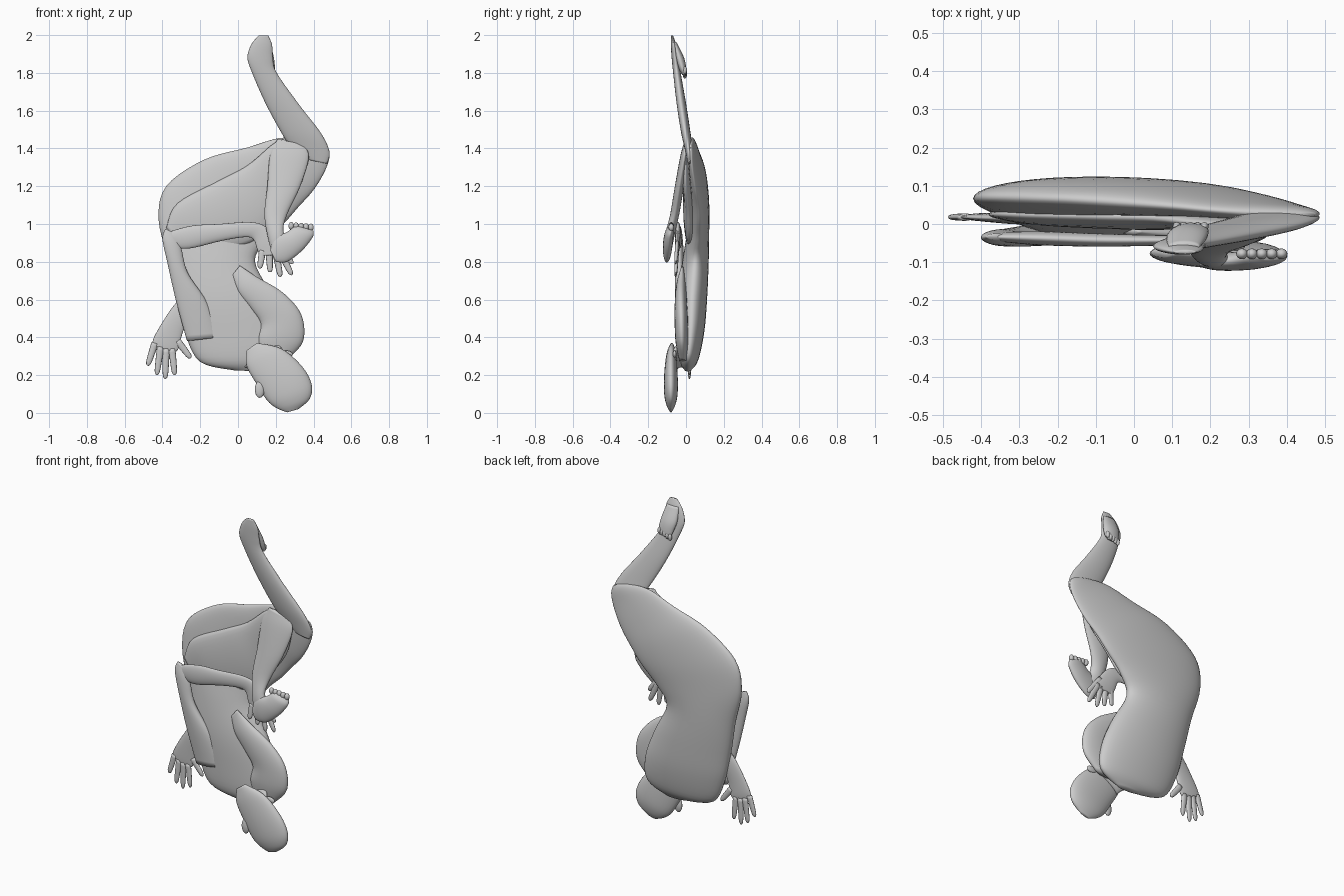
import bpy, bmesh, math
from mathutils import Vector


def spline(p, steps=5):
    """Catmull-Rom interpolation of station tuples."""
    out = []
    for i in range(len(p) - 1):
        a, b, c, d = (p[max(i - 1, 0)], p[i], p[i + 1], p[min(i + 2, len(p) - 1)])
        for s in range(steps):
            t = s / steps
            out.append([0.5 * (2 * q + (r - o) * t + (2 * o - 5 * q + 4 * r - u) * t * t
                               + (3 * q - o - 3 * r + u) * t ** 3)
                        for o, q, r, u in zip(a, b, c, d)])
    return out + [list(p[-1])]


def loft(name, stations, sides=28, steps=5):
    """Each station: left edge x,z, right edge x,z, centre y, half depth."""
    bm = bmesh.new()
    rings = []
    for ax, az, bx, bz, y, d in spline(stations, steps):
        c = Vector(((ax + bx) / 2, y, (az + bz) / 2))
        h = Vector(((bx - ax) / 2, 0, (bz - az) / 2))
        rings.append([bm.verts.new(c + h * math.cos(k * math.tau / sides)
                                   + Vector((0, d * math.sin(k * math.tau / sides), 0)))
                      for k in range(sides)])
    for r, q in zip(rings, rings[1:]):
        for k in range(sides):
            n = (k + 1) % sides
            bm.faces.new((r[k], r[n], q[n], q[k]))
    bm.faces.new(rings[0])
    bm.faces.new(rings[-1])
    bmesh.ops.recalc_face_normals(bm, faces=bm.faces)
    return finish(name, bm)


def finish(name, bm):
    for f in bm.faces:
        f.smooth = True
    me = bpy.data.meshes.new(name)
    bm.to_mesh(me)
    bm.free()
    ob = bpy.data.objects.new(name, me)
    bpy.context.collection.objects.link(ob)
    return ob


def blob(name, loc, size):
    bm = bmesh.new()
    bmesh.ops.create_uvsphere(bm, u_segments=16, v_segments=10, radius=1)
    bmesh.ops.scale(bm, vec=size, verts=bm.verts)
    bmesh.ops.translate(bm, vec=loc, verts=bm.verts)
    return finish(name, bm)


def finger(name, base, tip, y0, y1, r=0.017, depth=0.009):
    b, t = Vector(base), Vector(tip)
    n = (t - b).normalized()
    side = Vector((-n.y, n.x))
    st = []
    for f, k in ((0, 1.1), (0.5, 1), (0.88, 0.8), (1, 0.25)):
        c = b.lerp(t, f)
        l, q = c - side * r * k, c + side * r * k
        st.append((l.x, l.y, q.x, q.y, y0 + (y1 - y0) * f, depth * k))
    loft(name, st, 12, 3)


# Back, hips and far thigh in one sweep
loft("torso_and_far_thigh", [
    (-0.02, 0.225, 0.12, 0.22, 0.01, 0.015), (-0.20, 0.27, 0.25, 0.29, 0.015, 0.05),
    (-0.28, 0.42, 0.25, 0.44, 0.027, 0.07), (-0.325, 0.60, 0.18, 0.62, 0.035, 0.077),
    (-0.365, 0.80, 0.09, 0.80, 0.05, 0.07), (-0.42, 1.02, 0.15, 0.91, 0.065, 0.058),
    (-0.38, 1.20, 0.25, 1.01, 0.07, 0.053), (-0.18, 1.34, 0.32, 1.09, 0.065, 0.046),
    (0.05, 1.405, 0.40, 1.18, 0.05, 0.035), (0.22, 1.455, 0.46, 1.28, 0.035, 0.025),
    (0.36, 1.45, 0.485, 1.36, 0.027, 0.018), (0.44, 1.43, 0.475, 1.41, 0.025, 0.006)], 40)

# Near thigh
loft("near_thigh", [
    (-0.38, 0.98, -0.30, 0.88, 0.025, 0.012), (-0.32, 1.11, -0.10, 0.86, 0.025, 0.03),
    (-0.10, 1.23, 0.10, 0.92, 0.02, 0.035), (0.05, 1.31, 0.22, 1.05, 0.015, 0.03),
    (0.18, 1.42, 0.33, 1.20, 0.0, 0.023), (0.24, 1.45, 0.37, 1.36, 0.0, 0.012)])

# Near shin and foot
loft("near_shin", [
    (0.21, 1.45, 0.35, 1.42, 0.0, 0.008), (0.17, 1.37, 0.375, 1.35, -0.01, 0.02),
    (0.155, 1.20, 0.33, 1.20, -0.035, 0.024), (0.14, 1.05, 0.26, 1.05, -0.06, 0.024),
    (0.16, 0.92, 0.24, 0.97, -0.085, 0.025), (0.185, 0.83, 0.26, 0.91, -0.095, 0.02)])
loft("near_foot", [
    (0.17, 0.86, 0.20, 0.80, -0.105, 0.01), (0.195, 0.93, 0.26, 0.80, -0.10, 0.022),
    (0.255, 0.955, 0.34, 0.86, -0.095, 0.025), (0.29, 0.98, 0.395, 0.93, -0.088, 0.022),
    (0.31, 0.99, 0.40, 0.965, -0.08, 0.014)])
for i in range(5):
    blob("near_toe", (0.282 + 0.026 * i, -0.078, 0.99 - 0.002 * i), (0.015, 0.014, 0.02))

# Far calf and raised foot
loft("far_calf", [
    (0.37, 1.34, 0.47, 1.32, 0.02, 0.012), (0.28, 1.41, 0.485, 1.38, 0.015, 0.021),
    (0.22, 1.50, 0.44, 1.48, -0.002, 0.025), (0.14, 1.65, 0.325, 1.63, -0.025, 0.025),
    (0.075, 1.80, 0.205, 1.80, -0.048, 0.02), (0.05, 1.88, 0.185, 1.88, -0.058, 0.018),
    (0.07, 1.95, 0.18, 1.95, -0.066, 0.014), (0.11, 1.998, 0.16, 1.998, -0.074, 0.005)])
loft("far_foot", [
    (0.09, 1.96, 0.17, 1.96, -0.06, 0.012), (0.085, 1.88, 0.19, 1.88, -0.035, 0.025),
    (0.10, 1.82, 0.195, 1.82, -0.018, 0.02), (0.11, 1.79, 0.185, 1.79, -0.01, 0.01)])
for i in range(5):
    blob("far_toe", (0.112 + 0.018 * i, -0.006, 1.79 + 0.006 * i), (0.011, 0.011, 0.02))

# Near arm bent across the belly
loft("near_upper_arm", [
    (-0.27, 0.38, -0.10, 0.40, -0.015, 0.025), (-0.33, 0.60, -0.16, 0.58, -0.028, 0.028),
    (-0.375, 0.80, -0.265, 0.74, -0.035, 0.024), (-0.40, 0.92, -0.30, 0.87, -0.035, 0.02),
    (-0.385, 0.975, -0.33, 0.95, -0.033, 0.008)])
loft("near_forearm", [
    (-0.395, 0.95, -0.36, 0.88, -0.033, 0.01), (-0.25, 0.99, -0.26, 0.87, -0.037, 0.018),
    (-0.10, 1.00, -0.09, 0.91, -0.042, 0.017), (0.06, 1.01, 0.03, 0.93, -0.043, 0.014),
    (0.14, 0.99, 0.08, 0.92, -0.042, 0.013), (0.20, 0.93, 0.10, 0.87, -0.045, 0.013),
    (0.25, 0.84, 0.115, 0.83, -0.048, 0.01)])
for base, tip in (((0.13, 0.86), (0.115, 0.765)), ((0.165, 0.85), (0.17, 0.745)),
                  ((0.20, 0.85), (0.225, 0.72)), ((0.22, 0.86), (0.285, 0.73)),
                  ((0.20, 0.90), (0.29, 0.79))):
    finger("near_finger", base, tip, -0.047, -0.055)

# Far arm: shoulder side and the hand appearing behind the back
loft("far_upper_arm", [
    (0.13, 0.27, 0.26, 0.28, -0.015, 0.02), (0.10, 0.38, 0.345, 0.38, -0.022, 0.034),
    (0.12, 0.47, 0.335, 0.52, -0.025, 0.035), (0.07, 0.55, 0.24, 0.635, -0.027, 0.032),
    (0.0, 0.64, 0.10, 0.72, -0.025, 0.025), (-0.03, 0.73, 0.01, 0.78, -0.02, 0.008)])
loft("far_forearm", [
    (-0.22, 0.68, -0.14, 0.56, 0.015, 0.018), (-0.33, 0.58, -0.27, 0.46, 0.015, 0.016),
    (-0.40, 0.48, -0.30, 0.40, 0.016, 0.013), (-0.445, 0.40, -0.315, 0.34, 0.018, 0.011),
    (-0.455, 0.36, -0.335, 0.32, 0.018, 0.008)])
for base, tip in (((-0.44, 0.37), (-0.478, 0.25)), ((-0.41, 0.35), (-0.43, 0.20)),
                  ((-0.38, 0.34), (-0.385, 0.18)), ((-0.35, 0.34), (-0.335, 0.20)),
                  ((-0.32, 0.38), (-0.25, 0.29))):
    finger("far_finger", base, tip, 0.018, 0.018)

# Head, neck and ear
loft("head", [
    (0.045, 0.33, 0.10, 0.37, -0.075, 0.012), (0.045, 0.25, 0.23, 0.34, -0.078, 0.027),
    (0.10, 0.15, 0.34, 0.245, -0.08, 0.036), (0.155, 0.065, 0.39, 0.15, -0.08, 0.036),
    (0.205, 0.025, 0.38, 0.075, -0.08, 0.025), (0.26, 0.003, 0.32, 0.02, -0.08, 0.007)])
loft("neck", [
    (0.02, 0.24, 0.22, 0.40, 0.0, 0.03), (0.05, 0.24, 0.22, 0.37, -0.035, 0.03),
    (0.07, 0.22, 0.24, 0.32, -0.065, 0.025)])
blob("ear", (0.115, -0.09, 0.125), (0.026, 0.013, 0.045))
blob("far_ear", (0.255, -0.06, 0.31), (0.035, 0.01, 0.02))
